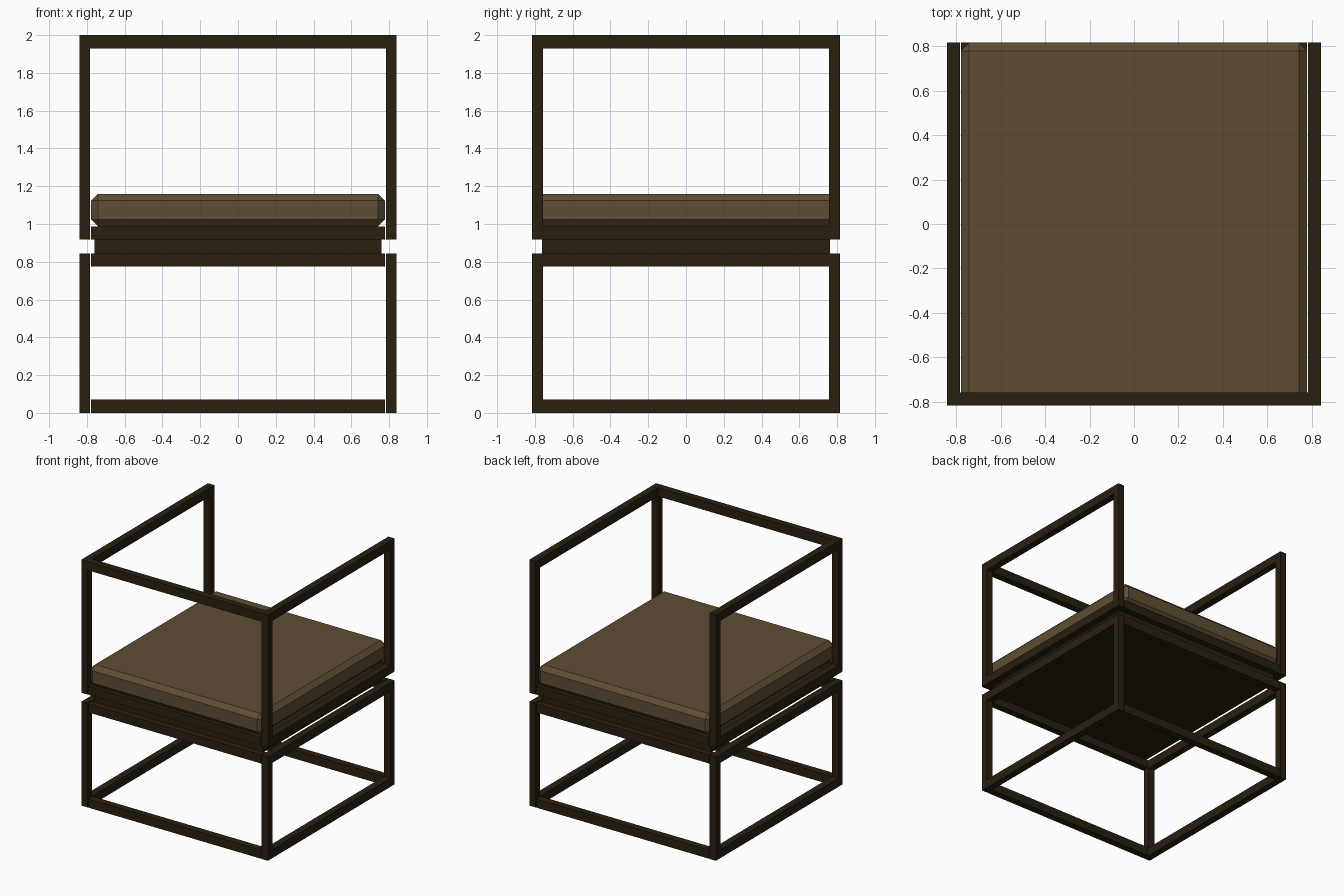
import bpy

cube = bpy.data.objects.get("Cube")
if cube:
    bpy.data.objects.remove(cube, do_unlink=True)


def make_material(name, color):
    mat = bpy.data.materials.new(name)
    mat.use_nodes = True
    mat.diffuse_color = color
    mat.node_tree.nodes["Principled BSDF"].inputs["Base Color"].default_value = color
    return mat


wood = make_material("dark wood", (0.022, 0.014, 0.005, 1))
fabric = make_material("brown fabric", (0.115, 0.075, 0.035, 1))

HX, HY = 0.84, 0.815      # outer half sizes of the frame
BAR, RAIL = 0.057, 0.07   # bar width and rail height
GAP = 0.006               # slit between side frames and cross rails


def box(name, x, y, z, mat):
    """Box from (min, max) ranges."""
    bpy.ops.mesh.primitive_cube_add(size=1)
    ob = bpy.context.object
    ob.name = name
    ob.location = [(a + b) / 2 for a, b in (x, y, z)]
    ob.scale = [b - a for a, b in (x, y, z)]
    bpy.ops.object.transform_apply(location=True, scale=True)
    ob.data.materials.append(mat)
    return ob


# Upper and lower frames: closed rectangles on both sides
for level, z0, z1 in (("lower", 0, 0.845), ("upper", 0.918, 2)):
    for side, s in (("left", 1), ("right", -1)):
        x = sorted((s * HX, s * (HX - BAR)))
        for end, e in (("front", -1), ("back", 1)):
            y = sorted((e * HY, e * (HY - BAR)))
            box(f"{level}_{side}_{end}_post", x, y, (z0 + RAIL, z1 - RAIL), wood)
        for edge, z in (("bottom", z0), ("top", z1 - RAIL)):
            box(f"{level}_{side}_{edge}_rail", x, (-HY, HY), (z, z + RAIL), wood)

    # Cross rails; the upper frame is open at the top of the back
    for end, e in (("front", -1), ("back", 1)):
        y = sorted((e * HY, e * (HY - BAR)))
        for edge, z in (("bottom", z0), ("top", z1 - RAIL)):
            if (level, end, edge) == ("upper", "back", "top"):
                continue
            w = HX - BAR - (0 if z > 1.5 else GAP)
            box(f"{level}_{end}_{edge}_cross_rail", (-w, w), y, (z, z + RAIL), wood)

# Seat platform between the two frames
box("seat_platform", (-0.76, 0.76), (-0.762, 0.762), (0.84, 0.925), wood)

# Chamfered seat cushion
cushion = box("seat_cushion", (-0.777, 0.777), (-HY, HY), (0.988, 1.16), fabric)
bevel = cushion.modifiers.new("chamfer", "BEVEL")
bevel.width = 0.036
bevel.segments = 1
